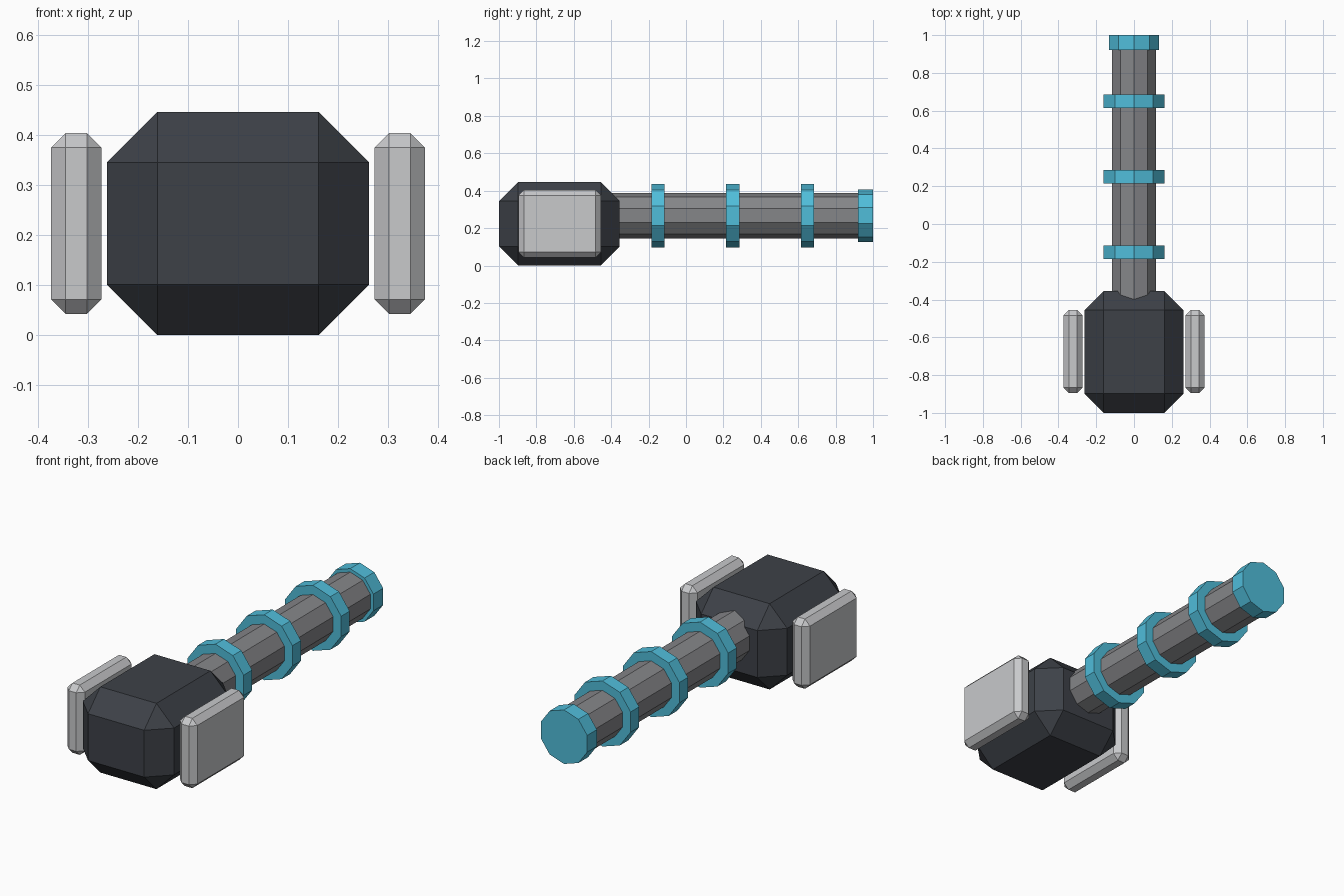
import bpy
import math
from mathutils import Matrix

cube = bpy.data.objects.get("Cube")
if cube:
    bpy.data.objects.remove(cube, do_unlink=True)


def material(name, rgb):
    m = bpy.data.materials.new(name)
    m.use_nodes = True
    m.diffuse_color = (*rgb, 1)
    m.node_tree.nodes["Principled BSDF"].inputs["Base Color"].default_value = (*rgb, 1)
    return m


charcoal = material("charcoal", (0.047, 0.053, 0.064))
silver = material("silver", (0.58, 0.585, 0.60))
grey = material("grey", (0.235, 0.238, 0.25))
blue = material("sky blue", (0.08, 0.51, 0.70))


def chamfered_box(name, centre, size, chamfer, mat):
    bpy.ops.mesh.primitive_cube_add(size=1, location=centre)
    ob = bpy.context.object
    ob.name = name
    ob.data.transform(Matrix.Diagonal((*size, 1)))
    mod = ob.modifiers.new("chamfer", "BEVEL")
    mod.width = chamfer
    mod.segments = 1
    ob.data.materials.append(mat)


def rod(name, radius, y0, y1, mat):
    # Ten-sided prism along y, with one corner pointing straight up
    bpy.ops.mesh.primitive_cylinder_add(
        vertices=10, radius=radius, depth=y1 - y0,
        location=(0, (y0 + y1) / 2, AXIS_Z), rotation=(math.pi / 2, 0, 0))
    ob = bpy.context.object
    ob.name = name
    ob.data.materials.append(mat)


AXIS_Z = 0.267

# Hammer head and the two striking plates beside it
chamfered_box("head", (0, -0.677, 0.223), (0.524, 0.645, 0.445), 0.101, charcoal)
for side, sx in (("left", 1), ("right", -1)):
    chamfered_box(side + "_plate", (sx * 0.323, -0.675, 0.223),
                  (0.1, 0.44, 0.362), 0.029, silver)

# Handle with grip rings and pommel
rod("handle", 0.122, -0.5, 0.95, grey)
for i in range(3):
    y = -0.15 + 0.4 * i
    rod(f"grip_ring_{i + 1}", 0.17, y - 0.035, y + 0.035, blue)
rod("pommel", 0.14, 0.92, 1.0, blue)
